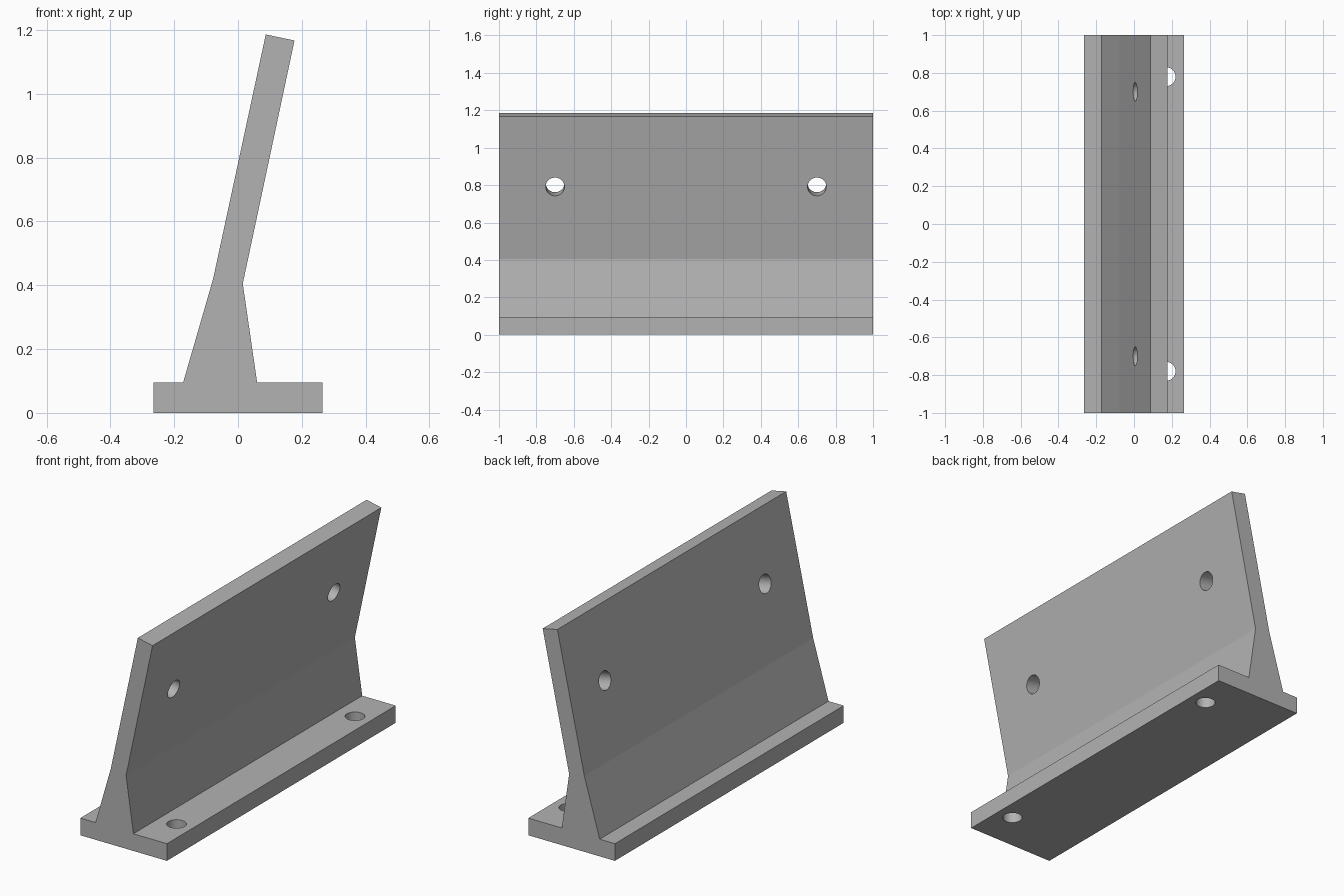
import bpy, bmesh, math
from mathutils import Matrix, Vector

cube = bpy.data.objects.get("Cube")
if cube:
    bpy.data.objects.remove(cube, do_unlink=True)

grey = bpy.data.materials.new("plain grey")
grey.use_nodes = True
colour = (0.45, 0.45, 0.45, 1.0)
grey.diffuse_color = colour
grey.node_tree.nodes["Principled BSDF"].inputs["Base Color"].default_value = colour


def add_object(name, bm):
    bmesh.ops.recalc_face_normals(bm, faces=bm.faces[:])
    mesh = bpy.data.meshes.new(name)
    bm.to_mesh(mesh)
    bm.free()
    mesh.materials.append(grey)
    obj = bpy.data.objects.new(name, mesh)
    bpy.context.collection.objects.link(obj)
    return obj


def extrude_profile(name, points, length):
    """Extrude an x-z outline along y, centred on y = 0."""
    bm = bmesh.new()
    face = bm.faces.new([bm.verts.new((x, -length / 2, z)) for x, z in points])
    moved = bmesh.ops.extrude_face_region(bm, geom=[face])["geom"]
    verts = [v for v in moved if isinstance(v, bmesh.types.BMVert)]
    bmesh.ops.translate(bm, verts=verts, vec=(0, length, 0))
    return add_object(name, bm)


def drill(target, centre, axis, radius=0.05, depth=0.3):
    """Cut a smooth round hole through the target."""
    bm = bmesh.new()
    turn = Vector(axis).to_track_quat("Z", "Y").to_matrix().to_4x4()
    bmesh.ops.create_cone(bm, cap_ends=True, segments=48, radius1=radius,
                          radius2=radius, depth=depth,
                          matrix=Matrix.Translation(centre) @ turn)
    for face in bm.faces:
        face.smooth = len(face.verts) == 4
    cutter = add_object("hole_cutter", bm)
    cutter.hide_render = True
    mod = target.modifiers.new("hole", "BOOLEAN")
    mod.operation = "DIFFERENCE"
    mod.solver = "EXACT"
    mod.object = cutter
    bpy.context.view_layer.objects.active = target
    bpy.ops.object.modifier_apply(modifier=mod.name)
    bpy.data.objects.remove(cutter, do_unlink=True)


# Flanged base with a tapered web and a leaning plate
outline = [(-0.265, 0), (0.265, 0), (0.265, 0.095), (0.06, 0.095),
           (0.015, 0.405), (0.177, 1.167), (0.087, 1.186),
           (-0.078, 0.42), (-0.172, 0.095), (-0.265, 0.095)]
bracket = extrude_profile("angled_bracket", outline, 2.0)

# Direction square to the leaning plate
lean = math.atan2(0.162, 0.762)
normal = (math.cos(lean), 0, -math.sin(lean))

for side in (-1, 1):
    # Mounting holes in the wide flange
    drill(bracket, (0.17, side * 0.78, 0.04), (0, 0, 1), depth=0.2)
    # Holes square through the leaning plate
    drill(bracket, (0.052, side * 0.7, 0.801), normal)
